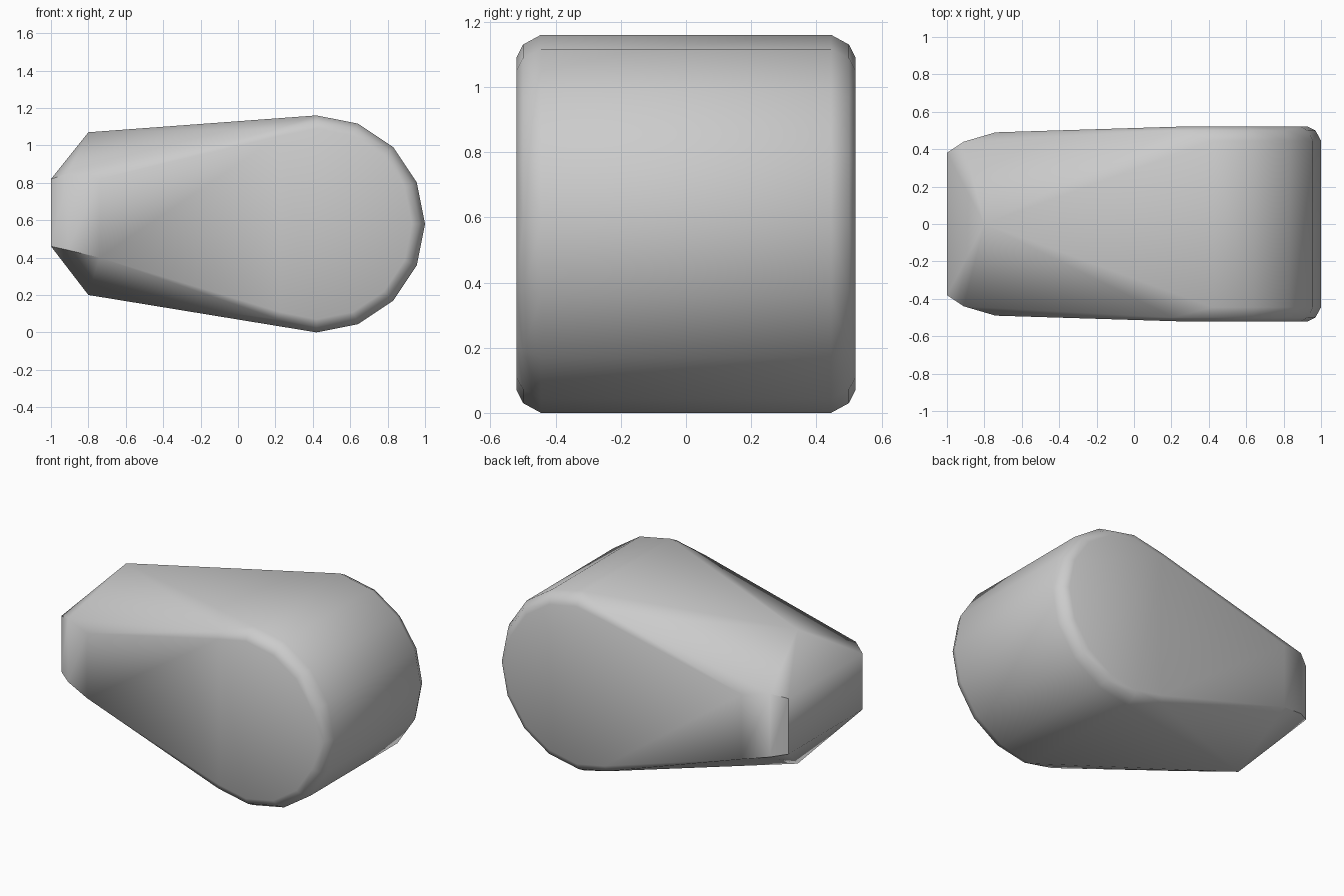
import bpy, bmesh
from math import cos, sin, radians

cube = bpy.data.objects.get("Cube")
if cube:
    bpy.data.objects.remove(cube, do_unlink=True)

# Stone grey material
grey = bpy.data.materials.new("stone_grey")
grey.use_nodes = True
colour = (0.6, 0.6, 0.6, 1)
grey.diffuse_color = colour
grey.node_tree.nodes["Principled BSDF"].inputs["Base Color"].default_value = colour

bm = bmesh.new()


def ring(radius, y, start, stop):
    """Points of the round end, in steps of a sixteenth turn."""
    for i in range(start, stop + 1):
        a = radians(22.5 * i)
        bm.verts.new((0.42 + radius * cos(a), y, 0.58 + radius * sin(a)))


for side in (-1, 1):
    # Round end with softened rims
    ring(0.58, 0.445 * side, -4, 4)
    ring(0.55, 0.50 * side, -5, 5)
    ring(0.51, 0.52 * side, -5, 5)
    # Narrow blunt end and its softened corners
    for x, y, low, high in ((-1.0, 0.38, 0.46, 0.82),
                            (-0.91, 0.44, 0.44, 0.85),
                            (-0.74, 0.49, 0.40, 0.82)):
        for z in (low, high):
            bm.verts.new((x, y * side, z))

# Upper and lower peaks of the narrow end
for z in (0.2, 1.07):
    bm.verts.new((-0.8, 0, z))

# Wrap the points in one convex skin
hull = bmesh.ops.convex_hull(bm, input=bm.verts[:])
spare = {v for v in hull["geom_interior"] + hull["geom_unused"]
         if isinstance(v, bmesh.types.BMVert)}
bmesh.ops.delete(bm, geom=list(spare), context='VERTS')
bmesh.ops.dissolve_limit(bm, angle_limit=radians(0.5),
                         verts=bm.verts[:], edges=bm.edges[:])
bmesh.ops.recalc_face_normals(bm, faces=bm.faces[:])

mesh = bpy.data.meshes.new("boulder")
bm.to_mesh(mesh)
bm.free()
mesh.materials.append(grey)
boulder = bpy.data.objects.new("boulder", mesh)
bpy.context.collection.objects.link(boulder)

bpy.ops.object.select_all(action='DESELECT')
boulder.select_set(True)
bpy.context.view_layer.objects.active = boulder
bpy.ops.object.shade_smooth_by_angle(angle=radians(42))
